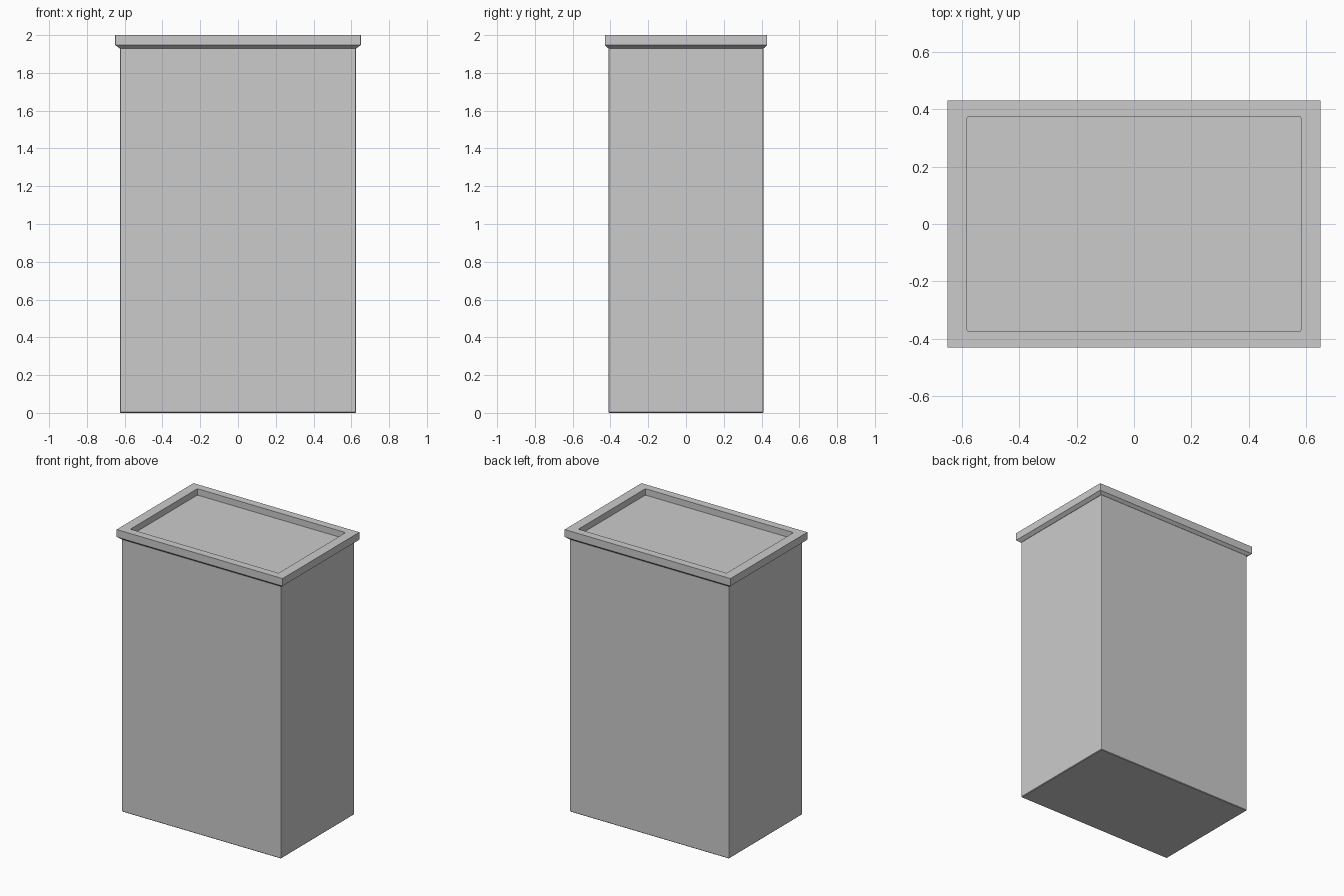
import bpy, bmesh, math

if "Cube" in bpy.data.objects:
    bpy.data.objects.remove(bpy.data.objects["Cube"])


def rounded_rect(hx, hy, r, z, steps=2):
    """Loop of points round a rectangle with slightly eased corners."""
    pts = []
    for i, (sx, sy) in enumerate([(1, 1), (-1, 1), (-1, -1), (1, -1)]):
        for k in range(steps + 1):
            a = math.pi / 2 * (i + k / steps)
            pts.append((sx * (hx - r) + r * math.cos(a),
                        sy * (hy - r) + r * math.sin(a), z))
    return pts


def loft(name, sections):
    """Skin a closed solid through stacked (hx, hy, r, z) sections."""
    bm = bmesh.new()
    loops = [[bm.verts.new(p) for p in rounded_rect(*s)] for s in sections]
    n = len(loops[0])
    for a, b in zip(loops, loops[1:]):
        for i in range(n):
            j = (i + 1) % n
            bm.faces.new((a[i], a[j], b[j], b[i]))
    bm.faces.new(loops[0][::-1])
    bm.faces.new(loops[-1])
    bmesh.ops.recalc_face_normals(bm, faces=bm.faces)
    mesh = bpy.data.meshes.new(name)
    bm.to_mesh(mesh)
    bm.free()
    obj = bpy.data.objects.new(name, mesh)
    bpy.context.collection.objects.link(obj)
    return obj


# Cabinet body with a tiny eased bottom edge
loft("body", [
    (0.620, 0.406, 0.004, 0.0),
    (0.624, 0.410, 0.005, 0.004),
    (0.624, 0.410, 0.005, 1.93),
])

# Overhanging lid: chamfered underside, flat rim, recessed tray
loft("lid", [
    (0.626, 0.411, 0.001, 1.93),
    (0.650, 0.430, 0.001, 1.947),
    (0.650, 0.430, 0.001, 2.0),
    (0.581, 0.375, 0.006, 2.0),
    (0.581, 0.375, 0.006, 1.955),
])
